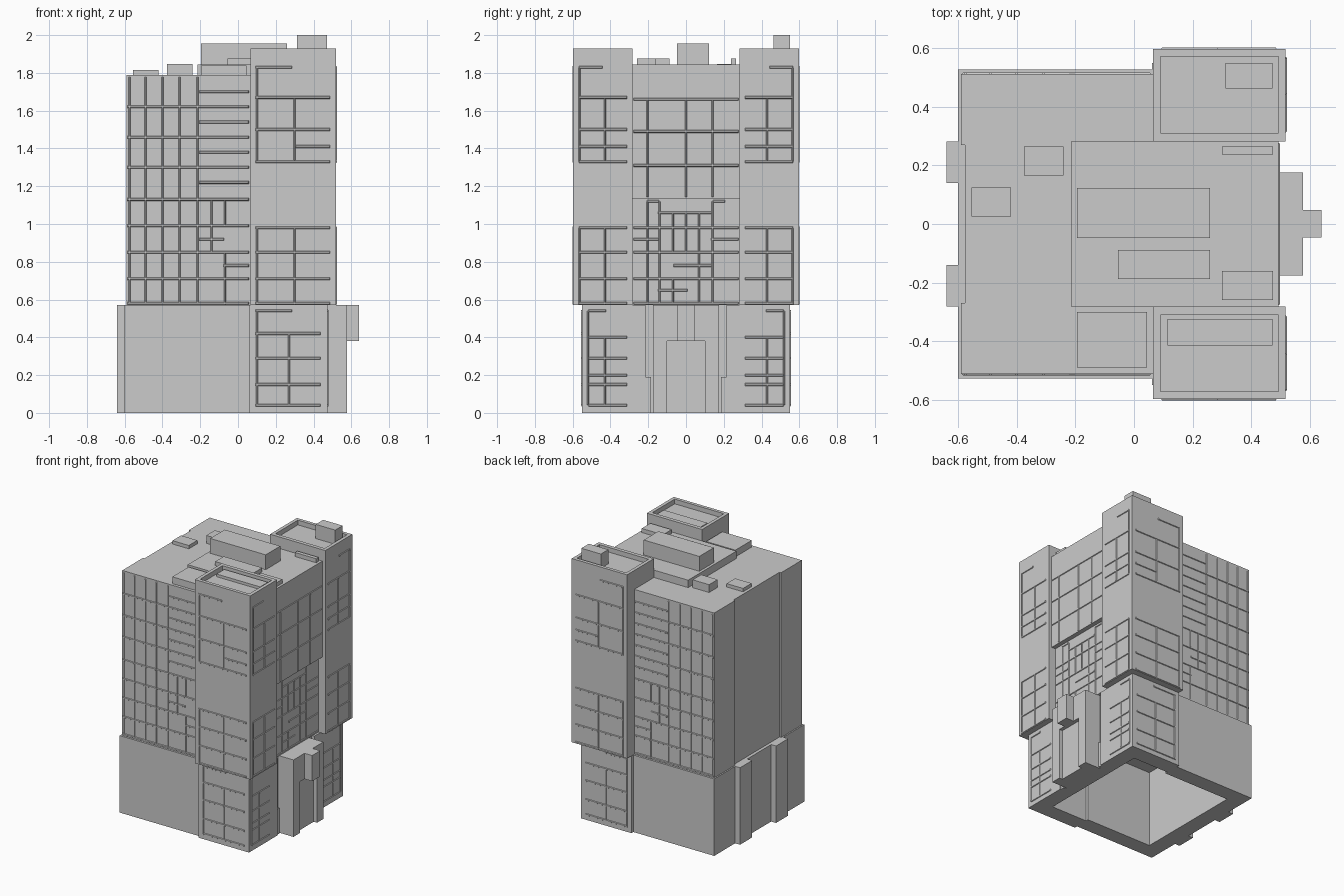
import bpy, bmesh
from mathutils import Vector

if "Cube" in bpy.data.objects:
    bpy.data.objects.remove(bpy.data.objects["Cube"])

def finish(name, bm):
    bmesh.ops.recalc_face_normals(bm, faces=bm.faces)
    me = bpy.data.meshes.new(name)
    bm.to_mesh(me)
    bm.free()
    ob = bpy.data.objects.new(name, me)
    bpy.context.collection.objects.link(ob)
    return ob

def add_box(bm, x0, x1, y0, y1, z0, z1):
    lo, hi = Vector((x0, y0, z0)), Vector((x1, y1, z1))
    for v in bmesh.ops.create_cube(bm, size=1)['verts']:
        v.co = Vector([lo[i] + (v.co[i] + .5) * (hi[i] - lo[i]) for i in range(3)])

def boxes(name, *dims):
    bm = bmesh.new()
    for d in dims:
        add_box(bm, *d)
    return finish(name, bm)

def ribs(name, place, rows, cols):
    """Thin bevelled ribs on a wall: rows (z, u0, u1), cols (u, z0, z1)."""
    w, depth, slope = .009, .005, .005
    bars = [(a - w, b + w, z - w, z + w) for z, a, b in rows]
    bars += [(u - w * .8, u + w * .8, a, b) for u, a, b in cols]
    bm = bmesh.new()
    for u0, u1, z0, z1 in bars:
        for v in bmesh.ops.create_cube(bm, size=1)['verts']:
            c = v.co
            out = c.z > 0
            s = slope if out else 0
            u = u0 + s if c.x < 0 else u1 - s
            z = z0 + s if c.y < 0 else z1 - s
            v.co = place(u, z, depth if out else -.003)
    return finish(name, bm)

def side_wall(x):
    return lambda u, z, d: Vector((x + d, u, z))

def long_wall(s, y):
    return lambda u, z, d: Vector((u, s * (y + d), z))

B, R, T = .57, 1.79, 1.93   # podium top, main roof, tower top

# Parts repeated on front (-1) and back (+1)
for s, tag in ((-1, "front"), (1, "back")):
    def span(a, b):
        return (s * a, s * b) if s > 0 else (-b, -a)

    # hollow podium walls and corner block
    boxes(f"podium_wall_{tag}", (-.60, .065, *span(.41, .527), 0, B))
    boxes(f"podium_corner_{tag}",
          (.062, .475, *span(.43, .55), 0, B),
          (.36, .475, *span(.215, .45), 0, B),
          (.36, .468, *span(.185, .22), 0, .19))
    # pilaster on the left side
    boxes(f"pilaster_{tag}", (-.64, -.59, *span(.14, .282), 0, B))
    # long slab beside the core
    boxes(f"slab_{tag}", (-.59, .08, *span(.27, .512), B, R))

    # corner tower with parapet
    y0, y1 = span(.282, .597)
    i0, i1 = span(.31, .572)
    boxes(f"tower_{tag}", (.065, .518, y0, y1, B, 1.895))
    boxes(f"parapet_{tag}",
          (.065, .09, y0, y1, 1.89, T), (.493, .518, y0, y1, 1.89, T),
          (.09, .493, y0, i0, 1.89, T), (.09, .493, i1, y1, 1.89, T))

    # window ribs on the slab
    zs = (1.62, 1.46, 1.30, 1.13, .99, .85, .71, .58)
    rows = [(z, -.58, .05) for z in zs]
    rows += [(z, -.2, .05) for z in (1.70, 1.54, 1.38, 1.22)]
    rows += [(.92, -.2, -.08), (.78, -.07, .05)]
    cols = [(u, .575, 1.78) for u in (-.575, -.49, -.40, -.31, -.215)]
    cols += [(-.07, .57, .85), (-.07, .99, 1.13), (-.14, .85, 1.13)]
    ribs(f"slab_ribs_{tag}", long_wall(s, .512), rows, cols)

    # window ribs on the tower, long side and right side
    full = (1.67, 1.50, 1.33, .98, .85, .71, .58)
    rows = [(z, .10, .48) for z in full] + [(1.83, .10, .28), (1.41, .31, .48)]
    cols = [(.10, .57, .98), (.30, .57, .98), (.10, 1.33, 1.83), (.30, 1.33, 1.67)]
    ribs(f"tower_ribs_{tag}", long_wall(s, .597), rows, cols)
    rows = [(z, *span(.32, .56)) for z in full]
    rows += [(1.83, *span(.45, .56)), (1.41, *span(.32, .56))]
    cols = [(s * .565, .57, .98), (s * .43, .57, .98),
            (s * .565, 1.33, 1.83), (s * .43, 1.33, 1.67)]
    ribs(f"tower_side_ribs_{tag}", side_wall(.518), rows, cols)

    # window ribs on the podium corner
    rows = [(.54, .10, .28), (.42, .10, .43), (.29, .10, .43), (.15, .10, .43), (.04, .10, .43)]
    ribs(f"podium_ribs_{tag}", long_wall(s, .55), rows,
         [(.10, .04, .54), (.27, .04, .42)])
    rows = [(z, *span(.32, .51)) for z in (.40, .29, .20, .15, .04)]
    rows.append((.54, *span(.43, .51)))
    ribs(f"podium_side_ribs_{tag}", side_wall(.475), rows,
         [(s * .52, .04, .54), (s * .43, .04, .40)])

# Remaining podium walls
boxes("podium_wall_left", (-.60, -.48, -.45, .45, 0, B))
boxes("podium_wall_right", (.36, .45, -.22, .22, 0, B))

# Central core: low left roof, raised right part, set-back lower right wall
boxes("core_left", (-.577, -.2, -.282, .282, B, R))
boxes("core_right_lower", (-.215, .46, -.282, .282, B, 1.14))
boxes("core_right_upper", (-.215, .493, -.282, .282, 1.135, 1.845))
ribs("core_upper_ribs", side_wall(.493),
     [(z, -.27, .27) for z in (1.66, 1.49, 1.31)],
     [(-.205, 1.14, 1.66), (0, 1.14, 1.66), (.14, 1.14, 1.66)])
rows = [(z, -.27, .27) for z in (.98, .85, .71, .58)]
rows += [(1.12, -.2, -.15), (1.12, .15, .2), (1.06, -.14, .13),
         (.92, -.27, -.15), (.92, .14, .27), (.78, -.06, .13), (.65, -.14, 0)]
cols = [(u, .575, 1.12) for u in (-.205, -.14, .14)]
cols += [(u, .85, 1.06) for u in (-.07, 0, .07)] + [(-.07, .58, .71), (.07, .58, .85)]
ribs("core_lower_ribs", side_wall(.46), rows, cols)

# Entrance bay: piers, lintel, recessed door and hanging fin
boxes("entrance_bay",
      (.44, .577, -.175, -.1, 0, B), (.44, .577, .1, .175, 0, B),
      (.44, .577, -.1, .1, .38, B))
boxes("entrance_door", (.44, .55, -.1, .1, 0, .38))
boxes("entrance_fin", (.57, .64, -.046, .048, .38, B))

# Rooftop plant
boxes("roof_plant_main", (-.195, .26, -.047, .123, 1.84, 1.955))
boxes("roof_plant_low", (-.055, .26, -.188, -.088, 1.84, 1.875))
boxes("roof_vent_front", (.30, .475, -.26, -.16, 1.84, 1.875))
boxes("roof_vent_back", (.30, .475, .237, .265, 1.84, 1.875))
boxes("roof_hatch_back", (-.375, -.24, .165, .265, 1.78, 1.848))
boxes("roof_hatch_left", (-.555, -.42, .025, .125, 1.78, 1.815))
boxes("roof_plant_slab", (-.195, .045, -.49, -.30, 1.78, 1.84))
boxes("tower_plant_back", (.312, .472, .463, .55, 1.89, 2.0))
boxes("tower_plant_front", (.115, .472, -.415, -.325, 1.89, 1.915))
